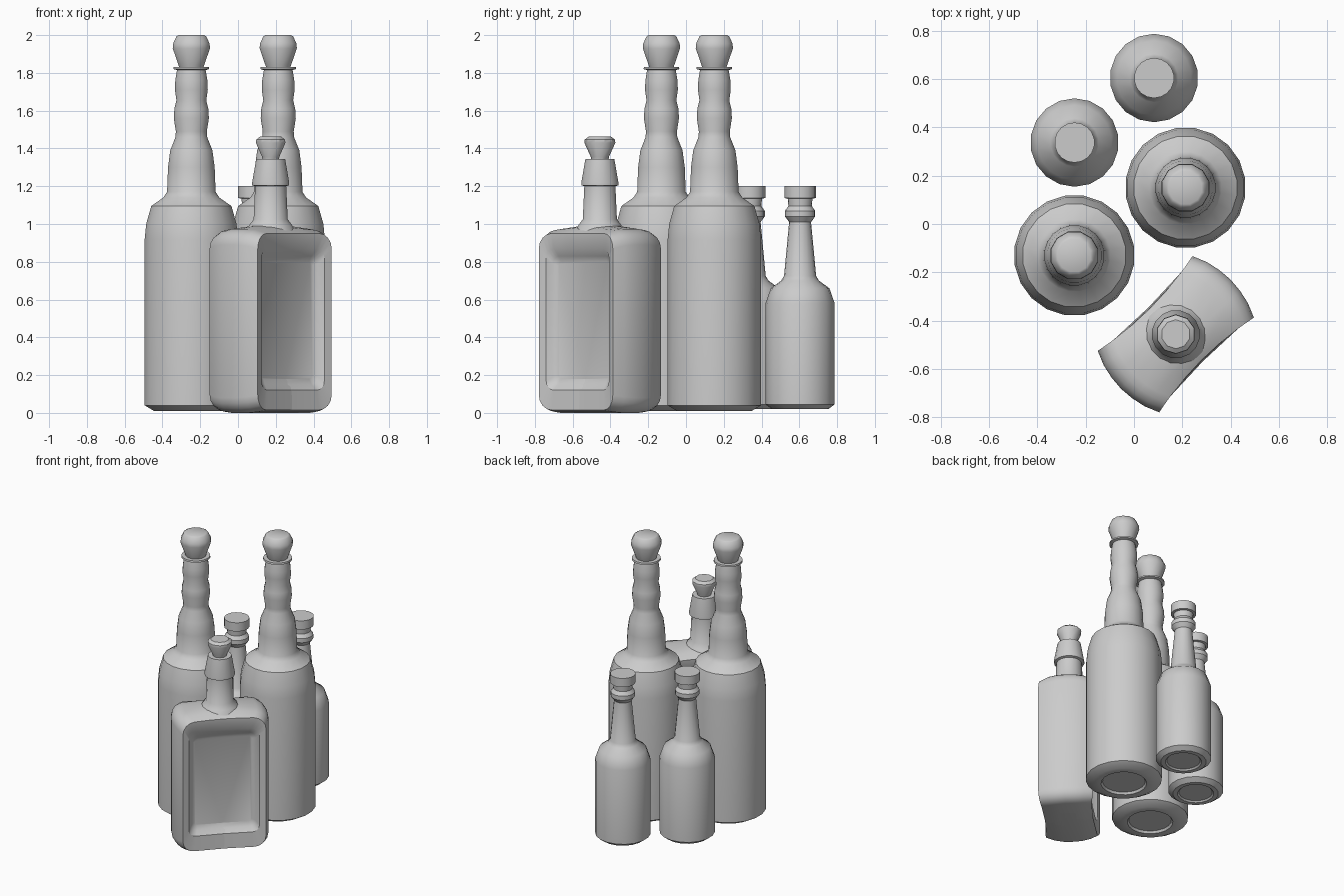
import bpy, bmesh, math
from mathutils import Matrix, Vector

cube = bpy.data.objects.get("Cube")
if cube:
    bpy.data.objects.remove(cube, do_unlink=True)

GREY = (0.6, 0.6, 0.6, 1)
grey = bpy.data.materials.new("plain grey")
grey.use_nodes = True
grey.diffuse_color = GREY
grey.node_tree.nodes["Principled BSDF"].inputs["Base Color"].default_value = GREY


def loft(name, rings, location, turn=0):
    """Skin a row of equal point rings and cap both ends."""
    bm = bmesh.new()
    loops = [[bm.verts.new(p) for p in ring] for ring in rings]
    for a, b in zip(loops, loops[1:]):
        for i in range(len(a)):
            j = (i + 1) % len(a)
            bm.faces.new((a[i], a[j], b[j], b[i]))
    bm.faces.new(loops[0][::-1])
    bm.faces.new(loops[-1])
    bmesh.ops.recalc_face_normals(bm, faces=bm.faces)
    mesh = bpy.data.meshes.new(name)
    bm.to_mesh(mesh)
    bm.free()
    mesh.materials.append(grey)
    obj = bpy.data.objects.new(name, mesh)
    bpy.context.collection.objects.link(obj)
    obj.location = (*location, 0)
    obj.rotation_euler.z = turn
    bpy.ops.object.select_all(action="DESELECT")
    obj.select_set(True)
    bpy.context.view_layer.objects.active = obj
    bpy.ops.object.shade_smooth_by_angle(angle=math.radians(35))
    return obj


def lathe(name, profile, location, sides):
    """Turn a (radius, height) profile around the vertical axis."""
    angles = [2 * math.pi * (i + 0.5) / sides for i in range(sides)]
    rings = [[(r * math.cos(a), r * math.sin(a), z) for a in angles]
             for r, z in profile]
    return loft(name, rings, location)


# Tall bottles with bulging necks and round stoppers
TALL = [(0.14, 0.025), (0.15, 0.01), (0.2, 0.01), (0.25, 0.04), (0.25, 0.92),
        (0.242, 1.0), (0.215, 1.095), (0.15, 1.14), (0.13, 1.17), (0.125, 1.3),
        (0.113, 1.39), (0.085, 1.46), (0.083, 1.49), (0.094, 1.56),
        (0.091, 1.61), (0.08, 1.655), (0.088, 1.71), (0.086, 1.76),
        (0.077, 1.815), (0.096, 1.82), (0.094, 1.832), (0.06, 1.832)]
TALL_STOPPER = [(0.06, 1.81), (0.07, 1.84), (0.102, 1.93), (0.1, 1.955),
                (0.082, 1.993), (0.07, 2.0)]
for side, spot in (("right", (-0.247, -0.13)), ("left", (0.213, 0.15))):
    lathe(f"tall_bottle_{side}", TALL, spot, 20)
    lathe(f"tall_stopper_{side}", TALL_STOPPER, spot, 12)

# Small bottles with flat caps
SMALL = [(0.11, 0.03), (0.12, 0.02), (0.15, 0.02), (0.183, 0.045),
         (0.183, 0.58), (0.155, 0.66), (0.1, 0.7), (0.085, 0.725),
         (0.058, 1.01), (0.08, 1.04), (0.08, 1.07), (0.062, 1.095),
         (0.066, 1.14)]
SMALL_CAP = [(0.066, 1.135), (0.083, 1.137), (0.083, 1.2)]
for side, spot in (("right", (-0.246, 0.337)), ("left", (0.083, 0.604))):
    lathe(f"small_bottle_{side}", SMALL, spot, 18)
    lathe(f"small_cap_{side}", SMALL_CAP, spot, 18)


# Flat bottle: rounded upright sections stacked through its thickness
FLAT_SPOT = (0.173, -0.456)


def section(depth, half, low, high, radius, rise):
    pts = []
    corners = ((half, high, 0), (-half, high, 90),
               (-half, low, 180), (half, low, 270))
    for cx, cz, start in corners:
        ox = cx - math.copysign(radius, cx)
        oz = cz - radius if cz == high else cz + radius
        for step in range(5):
            a = math.radians(start + step * 22.5)
            pts.append((ox + radius * math.cos(a), oz + radius * math.sin(a)))
        # extra points along the top and bottom edges
        if start in (0, 180):
            s = 1 if start == 0 else -1
            pts += [(s * ox * t, cz) for t in (0.5, 0, -0.5)]
    ring = []
    for u, z in pts:
        waist = 1 - 0.16 * max(0, 1 - (u / 0.277) ** 2)
        if z > high - 0.01:
            z += rise * max(0, 1 - abs(u) / 0.26)
        ring.append((u, depth * waist, z))
    return ring


# depth, half length, bottom, top, corner radius, rise toward the neck
HALF = [(0.13, 0.19, 0.18, 0.80, 0.02, 0), (0.145, 0.215, 0.15, 0.83, 0.04, 0),
        (0.175, 0.235, 0.12, 0.87, 0.05, 0), (0.18, 0.277, 0.015, 0.95, 0.08, 0),
        (0.12, 0.302, 0.005, 0.965, 0.08, 0.02), (0.06, 0.315, 0.0, 0.97, 0.08, 0.03)]
middle = [(0, 0.32, 0.0, 0.97, 0.08, 0.035)]
mirrored = [(-row[0], *row[1:]) for row in reversed(HALF)]
loft("flat_bottle_body", [section(*row) for row in HALF + middle + mirrored],
     FLAT_SPOT, math.radians(45))

# Neck with collar, and its stopper
lathe("flat_bottle_neck", [(0.14, 0.95), (0.115, 0.995), (0.092, 1.025),
      (0.084, 1.2), (0.1, 1.205), (0.1, 1.22), (0.078, 1.345), (0.04, 1.345)],
      FLAT_SPOT, 16)
lathe("flat_bottle_stopper", [(0.045, 1.33), (0.048, 1.355), (0.082, 1.43),
      (0.08, 1.447), (0.06, 1.462)], FLAT_SPOT, 10)
